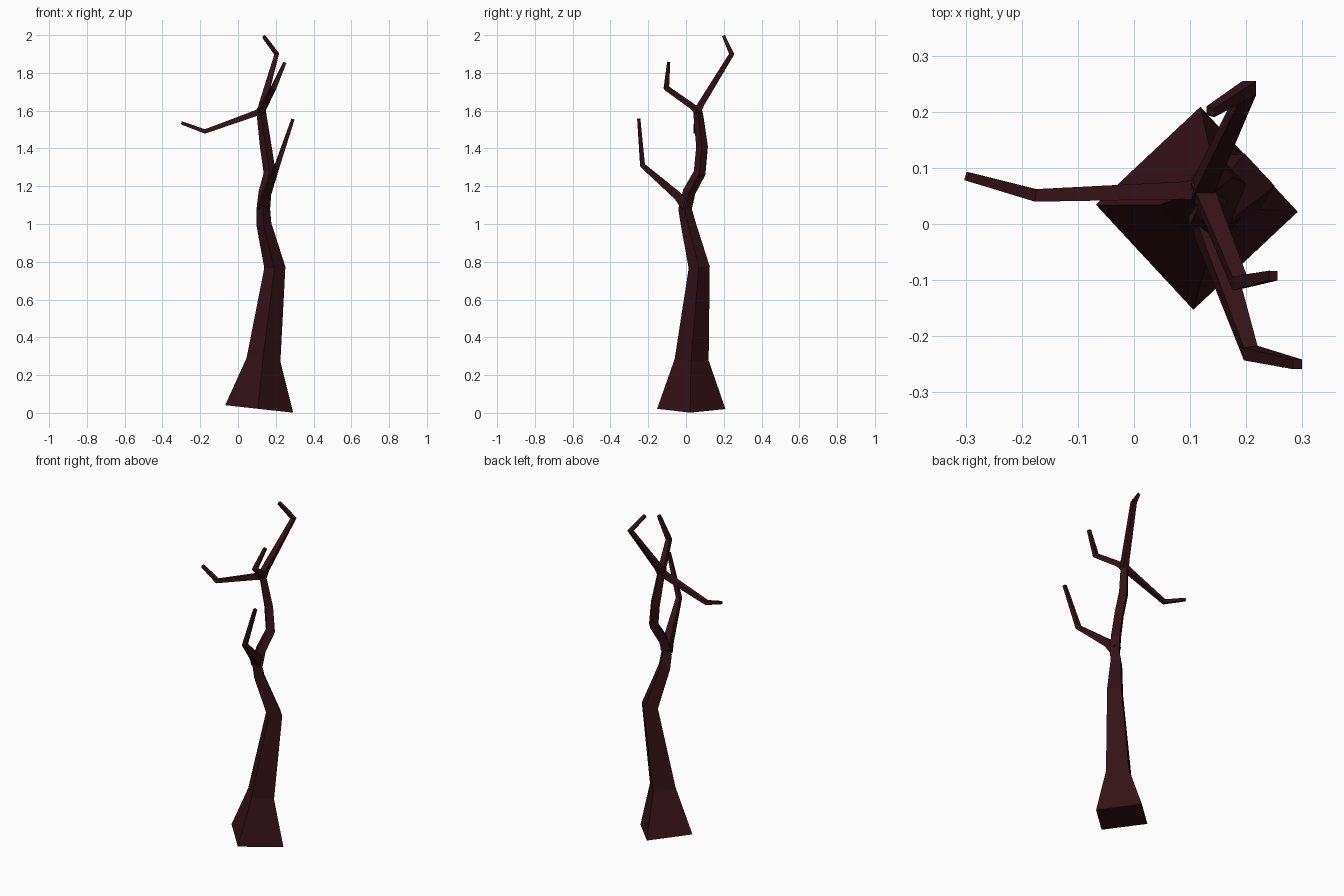
import bpy
import bmesh
from math import cos, sin, radians
from mathutils import Vector

if "Cube" in bpy.data.objects:
    bpy.data.objects.remove(bpy.data.objects["Cube"])

bark = bpy.data.materials.new("dark_bark")
bark.diffuse_color = (0.035, 0.006, 0.009, 1)
bark.use_nodes = True
bark.node_tree.nodes["Principled BSDF"].inputs["Base Color"].default_value = bark.diffuse_color


def limb(name, path, ref, turn=0, start=None):
    """Four-sided tapering tube; path holds (x, y, z, corner radius)."""
    pts = [Vector(p[:3]) for p in path]
    bm = bmesh.new()
    rings = []
    for i, p in enumerate(pts):
        before = (p - pts[i - 1]).normalized() if i else Vector()
        after = (pts[i + 1] - p).normalized() if i < len(pts) - 1 else Vector()
        t = (before + after).normalized()
        if i == 0 and start:
            t = Vector(start).normalized()
        u = Vector(ref)
        u = (u - t * u.dot(t)).normalized()
        v = t.cross(u)
        ring = []
        for k in range(4):
            a = radians(turn + 90 * k)
            ring.append(bm.verts.new(p + (u * cos(a) + v * sin(a)) * path[i][3]))
        rings.append(ring)
    for a, b in zip(rings, rings[1:]):
        for k in range(4):
            n = (k + 1) % 4
            bm.faces.new((a[k], a[n], b[n], b[k]))
    bm.faces.new(rings[0][::-1])
    bm.faces.new(rings[-1])
    bmesh.ops.recalc_face_normals(bm, faces=bm.faces)
    mesh = bpy.data.meshes.new(name)
    bm.to_mesh(mesh)
    bm.free()
    mesh.materials.append(bark)
    bpy.context.collection.objects.link(bpy.data.objects.new(name, mesh))


# Crooked trunk with flared, slightly tilted foot
limb("trunk", [
    (0.112, 0.028, 0.021, 0.181), (0.135, 0.03, 0.282, 0.09),
    (0.195, 0.07, 0.77, 0.056), (0.137, 0.012, 1.0, 0.040),
    (0.134, -0.005, 1.08, 0.036), (0.143, 0.017, 1.17, 0.034),
    (0.168, 0.072, 1.27, 0.032), (0.147, 0.085, 1.41, 0.031),
    (0.126, 0.066, 1.57, 0.026), (0.122, 0.06, 1.615, 0.022)],
    (1, 0, 0), turn=-2, start=(0.11, 0, 1))

# Bare branches, each bent once near its tip
up = (0, 0, 1)
limb("lower_branch", [
    (0.132, 0.0, 1.09, 0.036), (0.145, -0.04, 1.145, 0.032),
    (0.208, -0.23, 1.31, 0.018), (0.291, -0.25, 1.555, 0.012)], (1, 0, 0), 45)
limb("left_branch", [
    (0.13, 0.062, 1.6, 0.026), (0.09, 0.06, 1.585, 0.022),
    (-0.175, 0.051, 1.49, 0.016), (-0.298, 0.085, 1.535, 0.011)], up, 45)
limb("top_branch", [
    (0.12, 0.055, 1.585, 0.028), (0.13, 0.08, 1.635, 0.024),
    (0.205, 0.242, 1.9, 0.018), (0.136, 0.2, 1.993, 0.012)], (1, 0, 0), 45)
limb("front_branch", [
    (0.12, 0.065, 1.595, 0.027), (0.135, 0.03, 1.625, 0.023),
    (0.188, -0.104, 1.72, 0.019), (0.248, -0.092, 1.855, 0.012)], (1, 0, 0), 45)
